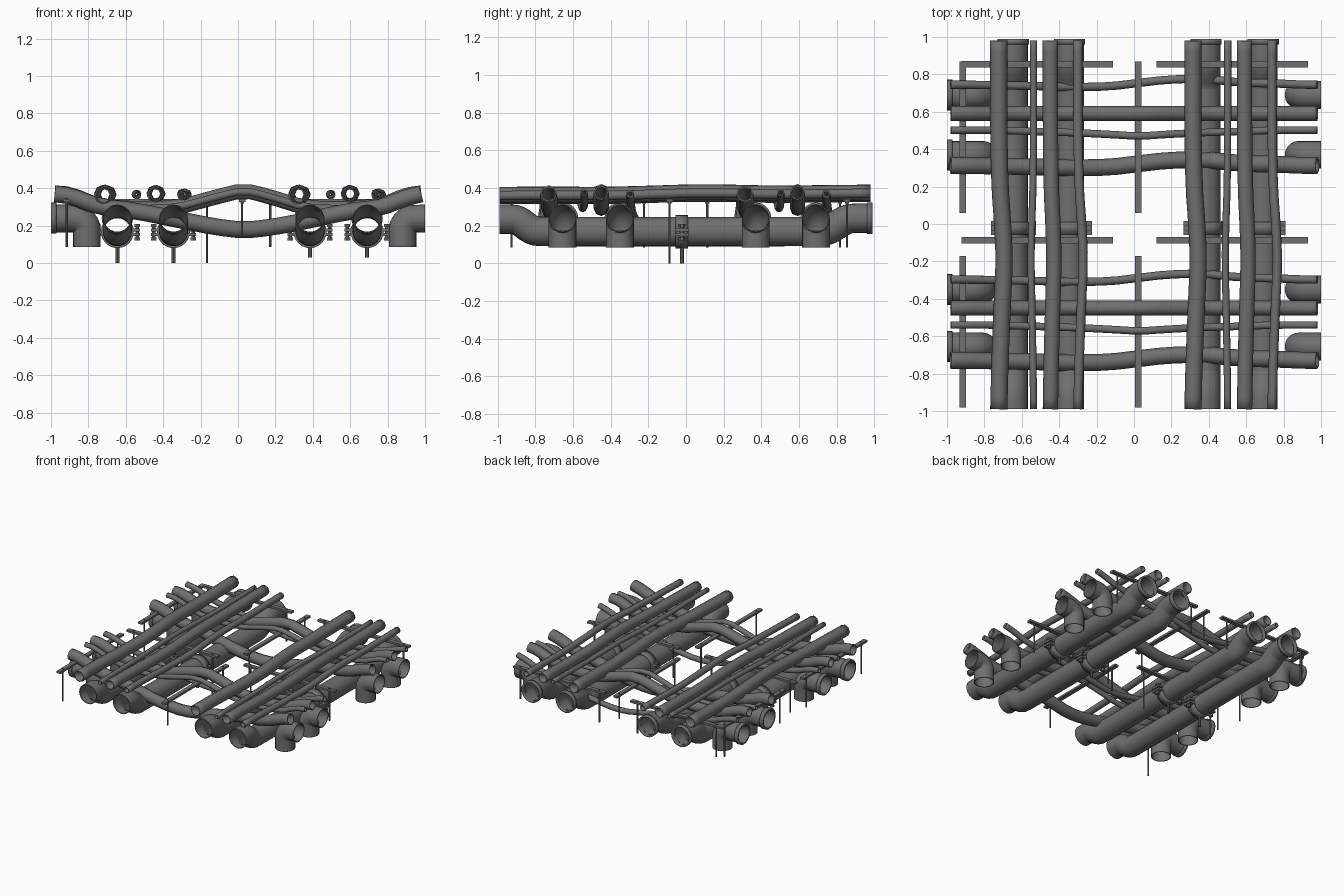
import bpy, bmesh
from math import sin, cos, tau
from mathutils import Vector, Matrix

cube = bpy.data.objects.get("Cube")
if cube:
    bpy.data.objects.remove(cube)

steel = bpy.data.materials.new("dark_grey_steel")
steel.use_nodes = True
GREY = (0.16, 0.16, 0.16, 1)
steel.diffuse_color = GREY
steel.node_tree.nodes["Principled BSDF"].inputs["Base Color"].default_value = GREY


def add_object(name, bm, smooth=False):
    bmesh.ops.recalc_face_normals(bm, faces=bm.faces)
    mesh = bpy.data.meshes.new(name)
    bm.to_mesh(mesh)
    bm.free()
    mesh.materials.append(steel)
    obj = bpy.data.objects.new(name, mesh)
    bpy.context.collection.objects.link(obj)
    if smooth:
        bpy.ops.object.select_all(action='DESELECT')
        obj.select_set(True)
        bpy.context.view_layer.objects.active = obj
        bpy.ops.object.shade_smooth_by_angle(angle=1.1)
    return obj


def round_path(points, rounds):
    # corner cutting, ends kept
    pts = [Vector(p) for p in points]
    for _ in range(rounds):
        cut = [pts[0]]
        for a, b in zip(pts, pts[1:]):
            cut += [a.lerp(b, 0.25), a.lerp(b, 0.75)]
        pts = cut + [pts[-1]]
    return pts


def pipe(name, points, radius, sides, wall=0.006, rounds=2):
    # open tube with a wall, swept along a rounded path
    pts = round_path(points, rounds)
    bm = bmesh.new()
    rings = []
    side = None
    for i, p in enumerate(pts):
        d = (pts[min(i + 1, len(pts) - 1)] - pts[max(i - 1, 0)]).normalized()
        if side is None:
            side = d.cross(Vector((0, 0, 1)))
        side = (side - d * side.dot(d)).normalized()
        up = side.cross(d)
        loop = []
        for k in range(sides):
            a = tau * k / sides
            loop.append(bm.verts.new(p + radius * (side * cos(a) + up * sin(a))))
        rings.append(loop)
    for a, b in zip(rings, rings[1:]):
        for k in range(sides):
            n = (k + 1) % sides
            bm.faces.new((a[k], a[n], b[n], b[k]))
    obj = add_object(name, bm, True)
    mod = obj.modifiers.new("wall", 'SOLIDIFY')
    mod.thickness = wall
    mod.offset = -1
    return obj


def box(bm, centre, size):
    m = Matrix.Translation(centre) @ Matrix.Diagonal((*size, 1))
    bmesh.ops.create_cube(bm, size=1, matrix=m)


def rod(bm, x, y, z0, z1, r, sides=8):
    bmesh.ops.create_cone(bm, cap_ends=True, segments=sides, radius1=r, radius2=r,
                          depth=z1 - z0, matrix=Matrix.Translation((x, y, (z0 + z1) / 2)))


# Four main pipes with raised ends, a rear collar and a bolted clamp
for n, (x, low) in enumerate([(-0.645, 0.0), (-0.345, 0.0), (0.385, 0.03), (0.69, 0.03)]):
    profile = [(-0.99, 0.235), (-0.93, 0.235), (-0.89, 0.23), (-0.82, 0.175), (-0.77, 0.168),
               (0.7, 0.168), (0.76, 0.175), (0.84, 0.23), (0.88, 0.24), (0.985, 0.24)]
    pipe(f"main_pipe_{n}", [(x, y, z) for y, z in profile], 0.078, 24)
    pipe(f"main_collar_{n}", [(x, 0.96, 0.24), (x, 0.99, 0.24)], 0.084, 24, 0.012, 0)
    pipe(f"clamp_ring_{n}", [(x, -0.055, 0.168), (x, 0.01, 0.168)], 0.088, 24, 0.012, 0)
    bm = bmesh.new()
    rod(bm, x, -0.022, low, 0.09, 0.011)
    for s in (-1, 1):
        for z in (0.152, 0.178):
            box(bm, (x + s * 0.1, -0.022, z), (0.04, 0.075, 0.016))
        rod(bm, x + s * 0.106, -0.022, 0.125, 0.205, 0.009)
        for z in (0.13, 0.2):
            rod(bm, x + s * 0.106, -0.022, z - 0.008, z + 0.008, 0.017, 6)
    add_object(f"clamp_lugs_{n}", bm)

# Down-turned elbows on both sides
for n, y in enumerate([0.69, 0.37, -0.35, -0.655]):
    for label, s, shift in (("left", 1, 0.88), ("right", -1, 0.808)):
        path = [(s, y, 0.238), (s * (shift + 0.085), y, 0.238), (s * (shift + 0.035), y, 0.236),
                (s * shift, y, 0.2), (s * shift, y, 0.15), (s * shift, y, 0.085)]
        pipe(f"{label}_elbow_{n}", path, 0.074, 20)
    pipe(f"right_elbow_collar_{n}", [(-1, y, 0.24), (-0.97, y, 0.24)], 0.083, 20, 0.012, 0)

# Crosswise pipes: two arch over the middle, two sag beneath it
STATIONS = [-0.98, -0.9, -0.74, -0.55, -0.33, -0.13, 0.03, 0.17, 0.36, 0.58, 0.76, 0.9, 0.98]
ARCH = [0.375, 0.37, 0.305, 0.29, 0.295, 0.35, 0.39, 0.355, 0.295, 0.29, 0.305, 0.365, 0.375]
SAG = [0.37, 0.36, 0.3, 0.28, 0.235, 0.195, 0.175, 0.19, 0.225, 0.275, 0.295, 0.35, 0.37]
DRIFT = [0, 0, -0.1, -0.2, -0.4, -0.3, 0.3, 0.8, 1, 0.3, 0.2, 0, 0]
DIP = [0, 0, 0, -0.2, -0.4, -0.7, -1, -0.7, -0.4, -0.2, 0, 0, 0]
CROSS = [("sagging_thin", 0.745, 0.022, SAG, DRIFT), ("arched_wide", 0.592, 0.04, ARCH, None),
         ("arched_thin", 0.502, 0.02, ARCH, DIP), ("sagging_wide", 0.313, 0.045, SAG, DRIFT)]
for bay, offset in enumerate((0, -1.042)):
    for name, y, r, heights, sway in CROSS:
        path = [(x, y + offset + (0.033 * sway[i] if sway else 0), heights[i])
                for i, x in enumerate(STATIONS)]
        pipe(f"{name}_cross_pipe_{bay}", path, r, 8, 0.008, 1)

# Lengthwise upper pipes with a gentle sideways drift
ALONG = [-0.99, -0.75, -0.45, -0.2, 0, 0.2, 0.5, 0.75, 0.98]
BOW = [0, 0.2, 0.6, 1, 0.7, 0.2, 0, 0, 0]
LIFT = [0.36, 0.362, 0.36, 0.366, 0.373, 0.373, 0.366, 0.37, 0.372]
UPPER = [("outer_wide", -0.723, 0.046, 0.03, 0), ("outer_thin", -0.537, 0.019, -0.014, 0),
         ("inner_wide", -0.447, 0.041, 0.02, 0.004), ("inner_thin", -0.3, 0.025, 0.03, 0)]
for bay, offset in enumerate((0, 1.038)):
    for name, x, r, bow, dz in UPPER:
        path = [(x + offset + bow * b, y, z + dz) for y, b, z in zip(ALONG, BOW, LIFT)]
        pipe(f"{name}_upper_pipe_{bay}", path, r, 8, 0.008, 1)

# Flat support bars, each on two hanger rods
def support(name, centre, along_x, drops):
    bm = bmesh.new()
    cx, cy = centre
    box(bm, (cx, cy, 0.334), (0.81, 0.034, 0.016) if along_x else (0.034, 0.81, 0.016))
    for s, bottom in zip((-1, 1), drops):
        px, py = (cx + s * 0.352, cy) if along_x else (cx, cy + s * 0.352)
        rod(bm, px, py, bottom, 0.347, 0.006)
        rod(bm, px, py, 0.318, 0.328, 0.011, 6)
    add_object(name, bm)


for n, y in enumerate((0.855, -0.087)):
    support(f"right_cross_bar_{n}", (-0.518, y), True, (0.085, 0.0 if n else 0.085))
    support(f"left_cross_bar_{n}", (0.525, y), True, (0.085, 0.085))
for n, y in enumerate((0.465, -0.575)):
    support(f"side_bar_{n}", (-0.915, y), False, (0.085, 0.085))
    support(f"middle_bar_{n}", (0.022, y), False, (0.14, 0.14))
